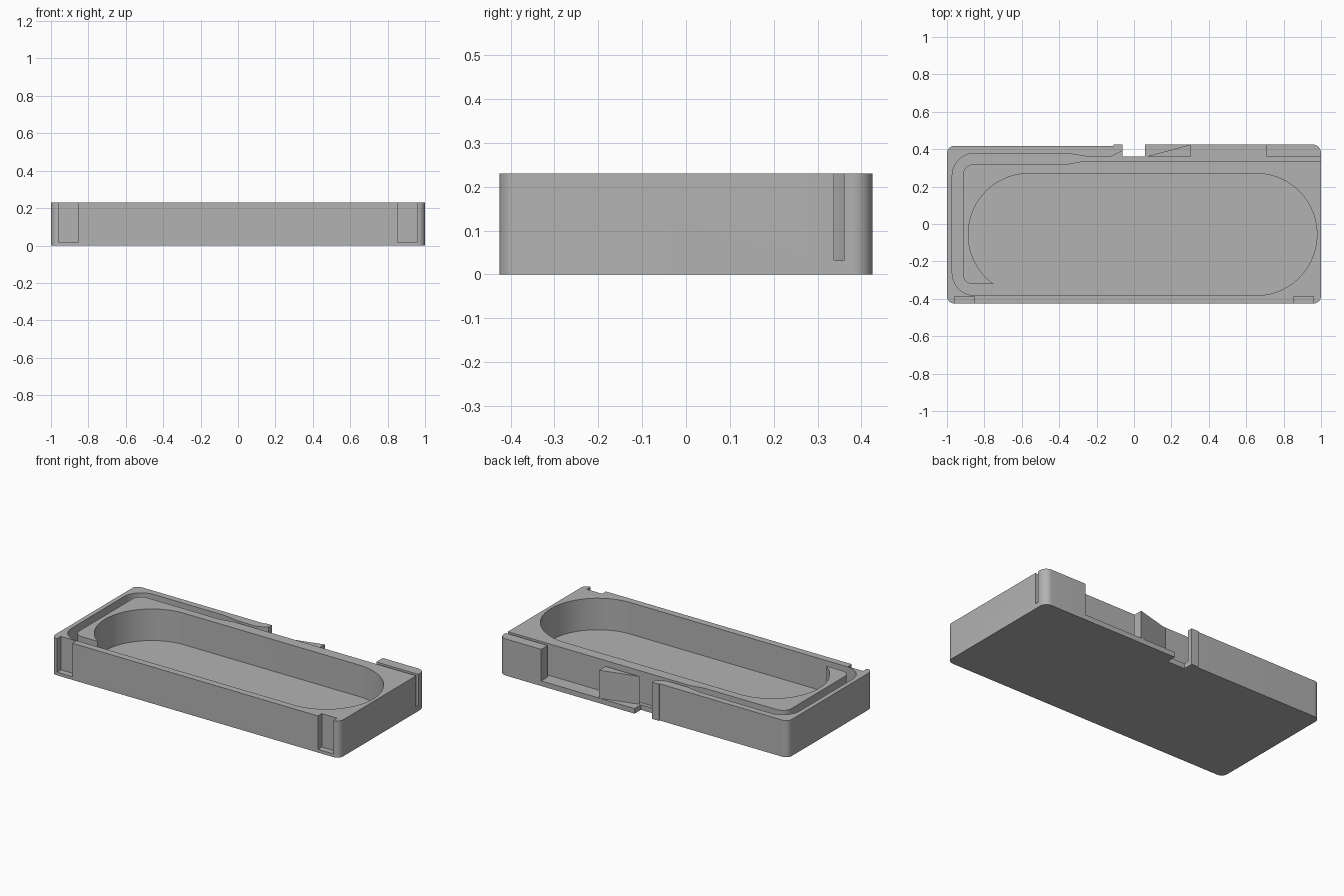
import bpy, bmesh, math
from mathutils import Vector

cube = bpy.data.objects.get("Cube")
if cube:
    bpy.data.objects.remove(cube, do_unlink=True)

# Single plain grey
grey = bpy.data.materials.new("plain grey")
grey.use_nodes = True
colour = (0.45, 0.45, 0.45, 1)
grey.diffuse_color = colour
grey.node_tree.nodes["Principled BSDF"].inputs["Base Color"].default_value = colour

FLOOR, TOP, ABOVE = 0.032, 0.23, 0.4


def outline(corners, steps=10):
    """Corner list (x, y[, radius]) to points; right-angled corners may be rounded."""
    pts = []
    for i, c in enumerate(corners):
        p = Vector(c[:2])
        if len(c) == 2:
            pts.append(p)
            continue
        r = c[2]
        u = (Vector(corners[i - 1][:2]) - p).normalized() * r
        v = (Vector(corners[(i + 1) % len(corners)][:2]) - p).normalized() * r
        for k in range(steps + 1):
            t = math.pi / 2 * k / steps
            pts.append(p + u + v - v * math.cos(t) - u * math.sin(t))
    return pts


def prism(name, corners, z0, z1, steps=10):
    bm = bmesh.new()
    face = bm.faces.new([bm.verts.new((p.x, p.y, z0)) for p in outline(corners, steps)])
    new = bmesh.ops.extrude_face_region(bm, geom=[face])["geom"]
    bmesh.ops.translate(bm, vec=(0, 0, z1 - z0),
                        verts=[g for g in new if isinstance(g, bmesh.types.BMVert)])
    bmesh.ops.recalc_face_normals(bm, faces=bm.faces)
    mesh = bpy.data.meshes.new(name)
    bm.to_mesh(mesh)
    bm.free()
    mesh.materials.append(grey)
    obj = bpy.data.objects.new(name, mesh)
    bpy.context.collection.objects.link(obj)
    return obj


def rect(x0, x1, y0, y1, *r):
    return [(x0, y0, *r), (x1, y0, *r), (x1, y1, *r), (x0, y1, *r)]


def activate(obj):
    bpy.ops.object.select_all(action='DESELECT')
    obj.select_set(True)
    bpy.context.view_layer.objects.active = obj


def cut(obj, cutter):
    cutter.hide_render = True
    activate(obj)
    mod = obj.modifiers.new("cut", 'BOOLEAN')
    mod.operation, mod.solver, mod.object = 'DIFFERENCE', 'EXACT', cutter
    bpy.ops.object.modifier_apply(modifier=mod.name)
    bpy.data.objects.remove(cutter, do_unlink=True)


# Tray block with rounded upright corners and a small step in the back wall
tray = prism("tray_body", [
    (-1, -0.425, 0.04), (1, -0.425, 0.04), (1, 0.425, 0.045),
    (-0.11, 0.425), (-0.11, 0.418), (-1, 0.418, 0.04)], 0, TOP)

# Large round-ended cavity
cut(tray, prism("cavity", rect(-0.886, 0.978, -0.382, 0.27, 0.325), FLOOR, ABOVE, 24))

# Channel running from the cavity round the left end to the back opening
cut(tray, prism("channel", [
    (-0.05, 0.395), (-0.062, 0.392), (-0.12, 0.362), (-0.26, 0.362),
    (-0.36, 0.378), (-0.972, 0.378, 0.12), (-0.972, -0.382, 0.12),
    (-0.55, -0.382), (-0.55, -0.322), (-0.915, -0.322, 0.055),
    (-0.915, 0.32, 0.06), (-0.36, 0.32), (-0.26, 0.338), (-0.05, 0.338)], FLOOR, ABOVE))

# Back recess, thin slot to the right end, and the opening through the base
cut(tray, prism("back_recess", rect(-0.062, 0.708, 0.338, 0.5), FLOOR, ABOVE))
cut(tray, prism("end_slot", rect(0.6, 1.1, 0.338, 0.36), FLOOR, ABOVE))
cut(tray, prism("back_opening", rect(-0.062, 0.06, 0.362, 0.5), -0.1, ABOVE))

# Pair of notches in the front wall
for side in (-1, 1):
    x = side * 0.906
    cut(tray, prism("front_notch", rect(x - 0.053, x + 0.053, -0.5, -0.387), 0.02, ABOVE))

activate(tray)
bpy.ops.object.shade_smooth_by_angle(angle=math.radians(30))

# Wedge standing on the recess ledge
prism("latch_wedge", [(0.07, 0.362), (0.305, 0.362), (0.305, 0.425)], FLOOR - 0.01, 0.207)
